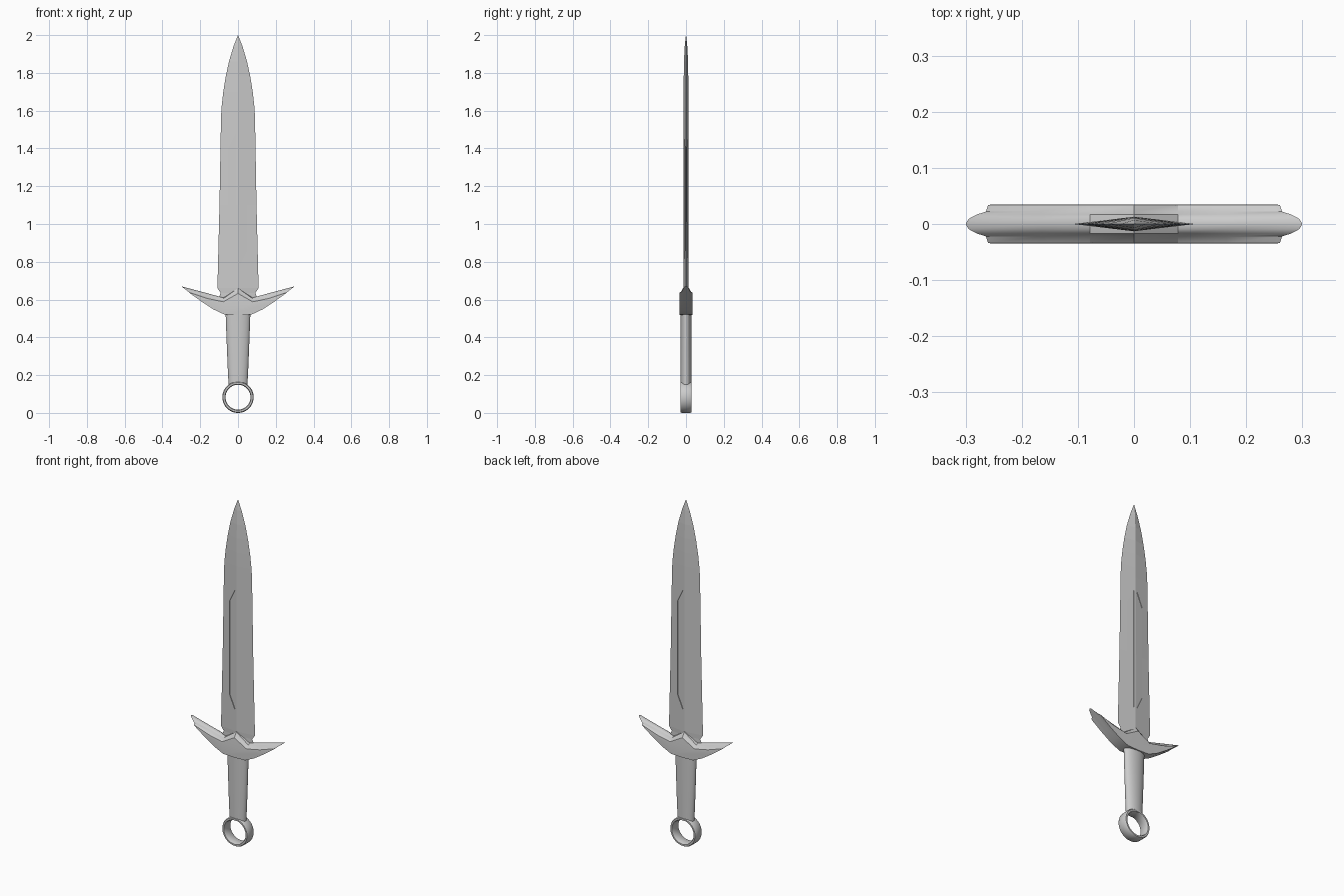
import bpy, bmesh
from math import cos, sin, tau

if "Cube" in bpy.data.objects:
    bpy.data.objects.remove(bpy.data.objects["Cube"])


def loft(name, rings, closed=False, smooth=0.5):
    """Skin a list of equal-length closed outlines; cap the ends unless the loft is a loop."""
    bm = bmesh.new()
    vs = [[bm.verts.new(p) for p in ring] for ring in rings]
    n = len(vs[0])
    pairs = list(zip(vs, vs[1:])) + ([(vs[-1], vs[0])] if closed else [])
    for a, b in pairs:
        for i in range(n):
            j = (i + 1) % n
            bm.faces.new((a[i], a[j], b[j], b[i]))
    if not closed:
        bm.faces.new(vs[0])
        bm.faces.new(vs[-1])
    bmesh.ops.recalc_face_normals(bm, faces=bm.faces)
    me = bpy.data.meshes.new(name)
    bm.to_mesh(me)
    bm.free()
    ob = bpy.data.objects.new(name, me)
    bpy.context.collection.objects.link(ob)
    if smooth:
        bpy.ops.object.select_all(action='DESELECT')
        ob.select_set(True)
        bpy.context.view_layer.objects.active = ob
        bpy.ops.object.shade_smooth_by_angle(angle=smooth)
    return ob


# Blade: diamond section, notched just above the guard, curved in to a point
T = 0.013
sections = [(0.57, 0.085, T), (0.605, 0.088, T), (0.615, 0.1, T), (0.635, 0.091, T),
            (0.66, 0.109, T), (1.1, 0.098, T), (1.56, 0.09, T), (1.62, 0.087, T),
            (1.7, 0.078, 0.0125), (1.78, 0.065, 0.012), (1.86, 0.048, 0.011),
            (1.94, 0.024, 0.007), (2.0, 0.0005, 0.0005)]
blade = loft("blade", [[(w, 0, z), (0, t, z), (-w, 0, z), (0, -t, z)]
                       for z, w, t in sections], smooth=0)

# Fullers: two shallow grooves beside the midrib on each face
groove = [(0.01, 0.78), (0.05, 0.86), (0.05, 1.40), (0.01, 1.48)]
for sx in (-1, 1):
    for sy in (-1, 1):
        floor = [(sx * x, sy * (T * (1 - x / 0.1) - 0.0035), z) for x, z in groove]
        lid = [(sx * x, sy * 0.03, z) for x, z in groove]
        cutter = loft("fuller_cutter", [floor, lid], smooth=0)
        cutter.hide_render = True
        cutter.hide_set(True)
        mod = blade.modifiers.new("fuller", 'BOOLEAN')
        mod.operation = 'DIFFERENCE'
        mod.solver = 'EXACT'
        mod.object = cutter

# Guard: wing outline stepped through the thickness, narrow at the core tips
# layer = y, tip x, tip z, mid z, valley z, peak z
half = [(0.035, 0.25, 0.63, 0.598, 0.58, 0.625),
        (0.034, 0.26, 0.638, 0.606, 0.588, 0.632),
        (0.022, 0.264, 0.642, 0.615, 0.595, 0.65),
        (0.017, 0.28, 0.655, 0.626, 0.604, 0.66),
        (0.009, 0.295, 0.667, 0.632, 0.608, 0.66),
        (0.0, 0.3, 0.67, 0.634, 0.61, 0.66)]
layers = half + [(-l[0],) + l[1:] for l in half[-2::-1]]


def wing_outline(y, tx, tz, mid, valley, peak):
    right = [(0.07, 0.52), (0.13, 0.548), (0.19, 0.587), (tx, tz), (0.165, mid), (0.078, valley)]
    pts = [(0, 0.518)] + right + [(0, peak)] + [(-x, z) for x, z in reversed(right)]
    return [(x, y, z) for x, z in pts]


loft("guard", [wing_outline(*l) for l in layers], smooth=0.6)

# Grip: oval section, slightly wider at the guard
N = 32
grip = [(0.15, 0.05), (0.25, 0.055), (0.4, 0.061), (0.54, 0.066)]
loft("grip", [[(w * cos(tau * i / N), 0.029 * sin(tau * i / N), z) for i in range(N)]
              for z, w in grip])

# Pommel ring: broad band around a hole that faces front
band = [(0.066, -0.024), (0.07, -0.03), (0.079, -0.03), (0.083, -0.024),
        (0.083, 0.024), (0.079, 0.03), (0.07, 0.03), (0.066, 0.024)]
M = 48
loft("pommel_ring", [[(r * cos(tau * i / M), y, 0.083 + r * sin(tau * i / M)) for r, y in band]
                     for i in range(M)], closed=True, smooth=0.6)
